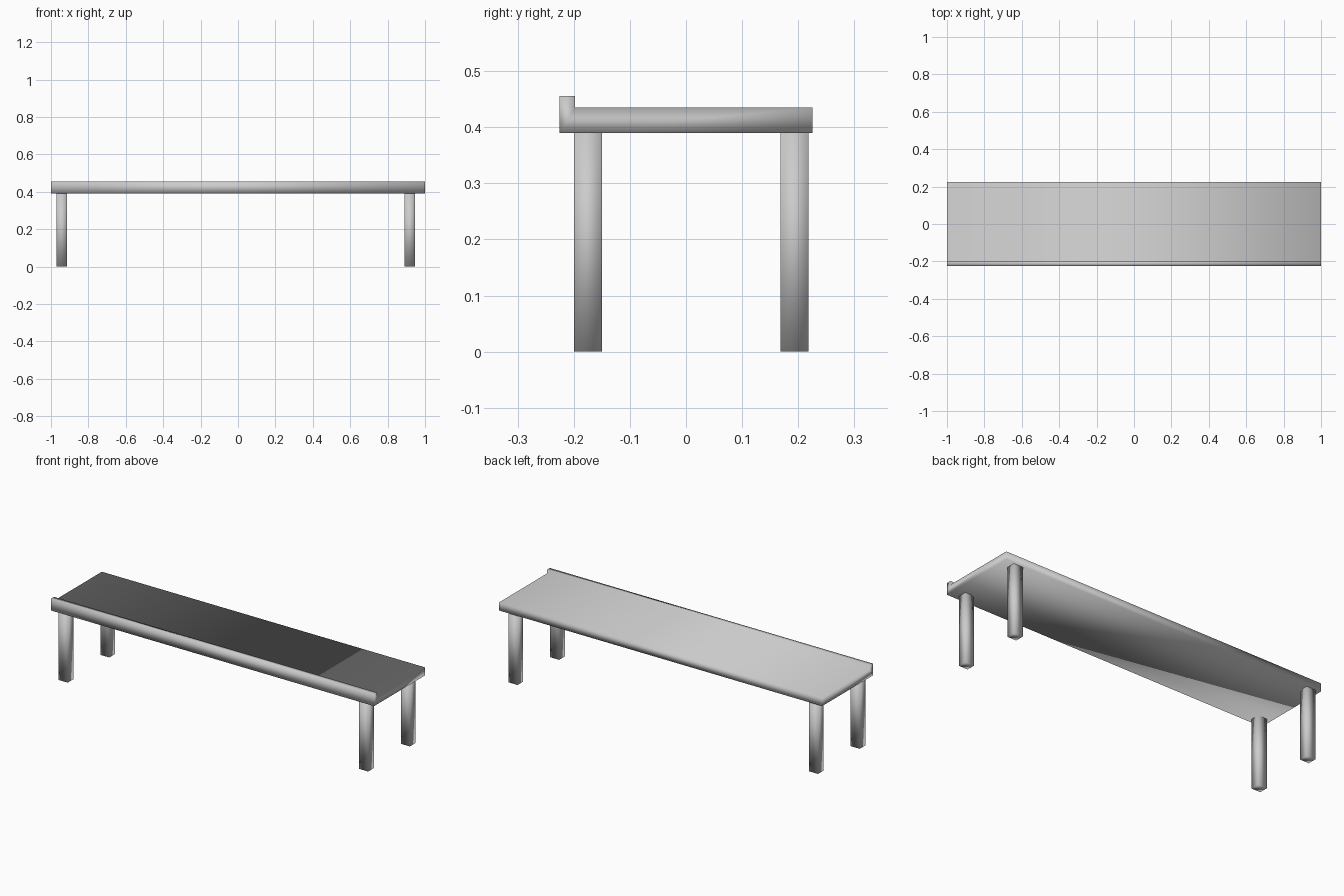
import bpy
import bmesh

cube = bpy.data.objects.get("Cube")
if cube:
    bpy.data.objects.remove(cube, do_unlink=True)

grey = bpy.data.materials.new("light_grey")
grey.use_nodes = True
colour = (0.6, 0.6, 0.6, 1)
grey.diffuse_color = colour
grey.node_tree.nodes["Principled BSDF"].inputs["Base Color"].default_value = colour


def extrude_profile(name, profile, direction):
    """Make a smooth-shaded solid by sweeping a closed outline."""
    bm = bmesh.new()
    face = bm.faces.new([bm.verts.new(p) for p in profile])
    swept = bmesh.ops.extrude_face_region(bm, geom=[face], use_keep_orig=True)
    moved = [v for v in swept["geom"] if isinstance(v, bmesh.types.BMVert)]
    bmesh.ops.translate(bm, verts=moved, vec=direction)
    bmesh.ops.recalc_face_normals(bm, faces=bm.faces)
    for f in bm.faces:
        f.smooth = True
    mesh = bpy.data.meshes.new(name)
    bm.to_mesh(mesh)
    bm.free()
    mesh.materials.append(grey)
    obj = bpy.data.objects.new(name, mesh)
    bpy.context.collection.objects.link(obj)
    return obj


# Long board with a raised lip along the front edge
board = [(-0.225, 0.39), (0.225, 0.39), (0.225, 0.435),
         (-0.198, 0.435), (-0.198, 0.456), (-0.225, 0.456)]
extrude_profile("shelf_board", [(-1, y, z) for y, z in board], (2, 0, 0))

# Four square legs
WIDTH, DEPTH, HEIGHT = 0.056, 0.05, 0.392
for side, x in (("right", -0.97), ("left", 0.89)):
    for end, y in (("front", -0.2), ("back", 0.168)):
        foot = [(x, y, 0), (x + WIDTH, y, 0),
                (x + WIDTH, y + DEPTH, 0), (x, y + DEPTH, 0)]
        extrude_profile(f"{end}_{side}_leg", foot, (0, 0, HEIGHT))
